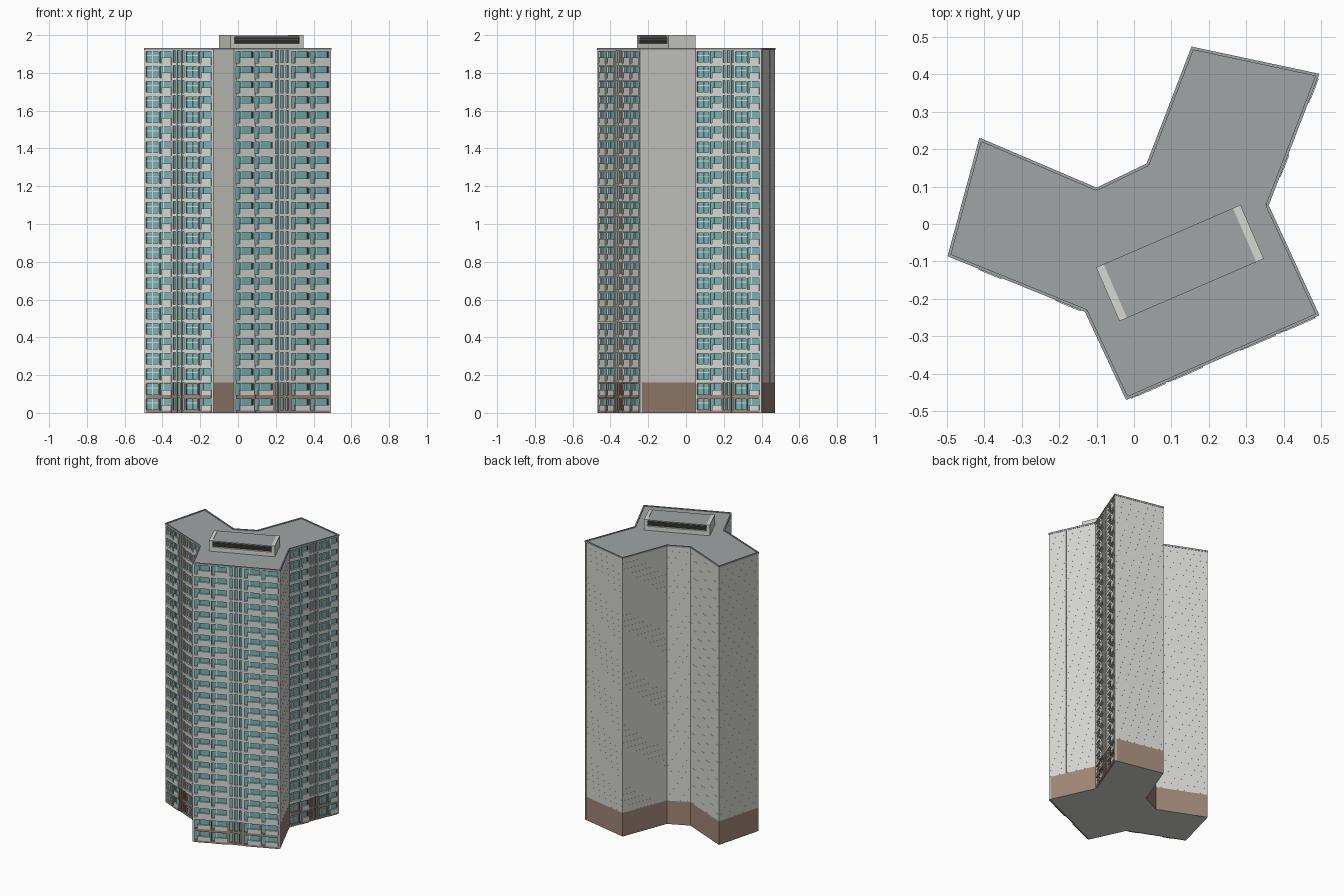
import bpy, bmesh
from mathutils import Vector as V

if "Cube" in bpy.data.objects:
    bpy.data.objects.remove(bpy.data.objects["Cube"])

FLOORS, H, BASE = 24, 0.08, 0.162
TOP = 1.922
GLASS = 0.011          # depth of the glazing behind the wall face


def material(name, r, g, b):
    m = bpy.data.materials.new(name)
    m.diffuse_color = (r, g, b, 1)
    m.use_nodes = True
    m.node_tree.nodes["Principled BSDF"].inputs["Base Color"].default_value = m.diffuse_color
    return m


WALL = material("pale concrete", 0.68, 0.68, 0.645)
ROOF = material("roof grey", 0.35, 0.375, 0.375)
BROWN = material("brown base", 0.35, 0.24, 0.185)
TEAL = material("teal glass", 0.17, 0.46, 0.49)
DARK = material("dark metal", 0.09, 0.085, 0.08)
MATS = [WALL, ROOF, BROWN, TEAL, DARK]
wall, roof, brown, teal, dark = range(5)


def finish(name, bm):
    me = bpy.data.meshes.new(name)
    bmesh.ops.recalc_face_normals(bm, faces=bm.faces)
    bm.to_mesh(me)
    bm.free()
    for m in MATS:
        me.materials.append(m)
    ob = bpy.data.objects.new(name, me)
    bpy.context.collection.objects.link(ob)


def prism(bm, pts, z0, z1, side, bottom, top):
    """Vertical prism; side is a colour index or a list with one per edge."""
    lo = [bm.verts.new((p.x, p.y, z0)) for p in pts]
    hi = [bm.verts.new((p.x, p.y, z1)) for p in pts]
    n = len(pts)
    for i in range(n):
        f = bm.faces.new((lo[i], lo[(i + 1) % n], hi[(i + 1) % n], hi[i]))
        f.material_index = side[i] if isinstance(side, list) else side
    bm.faces.new(lo[::-1]).material_index = bottom
    bm.faces.new(hi).material_index = top


class Side:
    """Wall frame: a runs along the wall, d points outwards."""
    def __init__(self, p, q):
        self.p, self.len = p, (q - p).length
        self.t = (q - p).normalized()
        self.n = V((self.t.y, -self.t.x))

    def at(self, a, d):
        return self.p + self.t * a + self.n * d

    def box(self, bm, a0, a1, z0, z1, d0, d1, mat):
        pts = [self.at(a0, d1), self.at(a1, d1), self.at(a1, d0), self.at(a0, d0)]
        prism(bm, pts, z0, z1, mat, mat, mat)


# Three-winged footprint, counter-clockwise
PLAN = [V(p) for p in ((-0.412, 0.228), (-0.496, -0.085), (-0.13, -0.233),
                       (-0.02, -0.468), (0.493, -0.243), (0.358, 0.05),
                       (0.493, 0.40), (0.155, 0.472), (0.035, 0.16), (-0.10, 0.095))]
GLAZED = {1: "left_wing", 3: "front_wing", 5: "right_wing"}
SIDES = [Side(PLAN[i], PLAN[(i + 1) % 10]) for i in range(10)]

# Tower body, with the glazed sides set back
core, colours = [], []
for i, s in enumerate(SIDES):
    core.append(s.p)
    if i in GLAZED:
        core += [s.at(0.008, -GLASS), s.at(s.len - 0.008, -GLASS)]
        colours += [wall, teal, wall]
    else:
        colours.append(wall)
bm = bmesh.new()
prism(bm, core, BASE, TOP - 0.004, colours, wall, roof)
finish("tower_body", bm)
bm = bmesh.new()
prism(bm, core, 0, BASE, [teal if c == teal else brown for c in colours], wall, wall)
finish("tower_base", bm)

# Roof slab over the whole footprint
bm = bmesh.new()
prism(bm, PLAN, TOP - 0.004, TOP + 0.004, wall, wall, roof)
finish("roof_slab", bm)

# Fine panel joints on the blank walls, two per floor
bm = bmesh.new()
for i, s in enumerate(SIDES):
    if i not in GLAZED:
        for k in range(4, 2 * FLOORS):
            z = k * H / 2 + 0.006
            s.box(bm, 0.004, s.len - 0.004, z, z + 0.001, -0.002, 0.0003, wall)
        for u in (0.37, 0.6, 0.85):
            s.box(bm, s.len * u, s.len * u + 0.001, BASE, TOP - 0.004, -0.002, 0.0003, wall)
finish("panel_joints", bm)

# Bays as (kind, start, end) in fractions of the wall length
WING = [("window", 0.025, 0.20), ("balcony", 0.22, 0.39), ("slot", 0.415, 0.45),
        ("slot", 0.475, 0.515), ("slot", 0.54, 0.575), ("window", 0.605, 0.765),
        ("balcony", 0.785, 0.97)]
FRONT = [("balcony", 0.02, 0.20), ("balcony", 0.215, 0.395), ("slot", 0.425, 0.455),
         ("slot", 0.48, 0.51), ("slot", 0.535, 0.56), ("balcony", 0.59, 0.775),
         ("balcony", 0.79, 0.98)]

for i, name in GLAZED.items():
    s = SIDES[i]
    bays = FRONT if i == 3 else WING
    walls, frames, rails = bmesh.new(), bmesh.new(), bmesh.new()
    # Piers between the bays
    edges = [0] + [u for b in bays for u in b[1:]] + [1]
    for j, (u0, u1) in enumerate(zip(edges[::2], edges[1::2])):
        low = wall if j in (0, len(bays)) else brown
        for z0, z1, m in ((0, BASE, low), (BASE, TOP - 0.004, wall)):
            s.box(walls, u0 * s.len, u1 * s.len, z0, z1, -GLASS, 0, m)
    for k in range(FLOORS):
        z, m = k * H, brown if k < 2 else wall
        for kind, u0, u1 in bays:
            a0, a1 = u0 * s.len, u1 * s.len
            w = a1 - a0
            if kind == "window":
                # Spandrel, lintel and a two-pane frame with a transom
                s.box(walls, a0, a1, z, z + 0.22 * H, -GLASS, 0, m)
                s.box(walls, a0, a1, z + 0.92 * H, z + H, -GLASS, 0, m)
                s.box(frames, a0 + 0.47 * w, a0 + 0.53 * w,
                      z + 0.2 * H, z + 0.93 * H, -GLASS, -0.006, wall)
                s.box(frames, a0, a1, z + 0.63 * H, z + 0.69 * H, -GLASS, -0.006, wall)
            elif kind == "slot":
                s.box(walls, a0, a1, z, z + 0.18 * H, -GLASS, -0.002, m)
            else:
                # Loggia: slab, lintel, door post, side screen and solid rail
                s.box(walls, a0, a1, z, z + 0.17 * H, -GLASS, 0.004, m)
                s.box(walls, a0, a1, z + 0.93 * H, z + H, -GLASS, 0, m)
                s.box(frames, a0 + 0.27 * w, a0 + 0.33 * w, z + 0.1 * H, z + 0.95 * H,
                      -GLASS, -0.006, wall)
                s.box(frames, a1 - 0.07 * w, a1, z + 0.1 * H, z + 0.95 * H,
                      -GLASS, -0.007, dark)
                s.box(rails, a0 + 0.2 * w, a1, z + (0.17 if k < 2 else 0.08) * H,
                      z + 0.52 * H, -0.004, 0.005, wall)
    finish(name + "_walls", walls)
    finish(name + "_frames", frames)
    finish(name + "_balcony_rails", rails)

# Roof edge coping, one slim beam per side
bm = bmesh.new()
for s in SIDES:
    s.box(bm, -0.001, s.len + 0.001, TOP - 0.002, TOP + 0.009, -0.006, 0.002, roof)
finish("roof_coping", bm)

# Rooftop plant house with end walls and louvres on both long sides
a, b, depth = V((-0.039, -0.260)), V((0.347, -0.093)), 0.157
front = Side(a, b)
L = front.len
bm = bmesh.new()
for a0 in (0, L - 0.022):
    front.box(bm, a0, a0 + 0.022, TOP, 2.0, -depth, 0, wall)
finish("plant_house_end_walls", bm)
bm = bmesh.new()
front.box(bm, 0.022, L - 0.022, TOP, 1.955, -depth, 0, wall)
front.box(bm, 0.022, L - 0.022, 1.955, 1.99, 0.012 - depth, -0.012, dark)
front.box(bm, 0.022, L - 0.022, 1.99, 1.998, -depth, 0, roof)
finish("plant_house", bm)
bm = bmesh.new()
for k in range(3):
    z = 1.962 + k * 0.009
    for d in (-0.012, -depth + 0.004):
        front.box(bm, 0.022, L - 0.022, z, z + 0.003, d, d + 0.008, dark)
finish("plant_house_louvres", bm)
